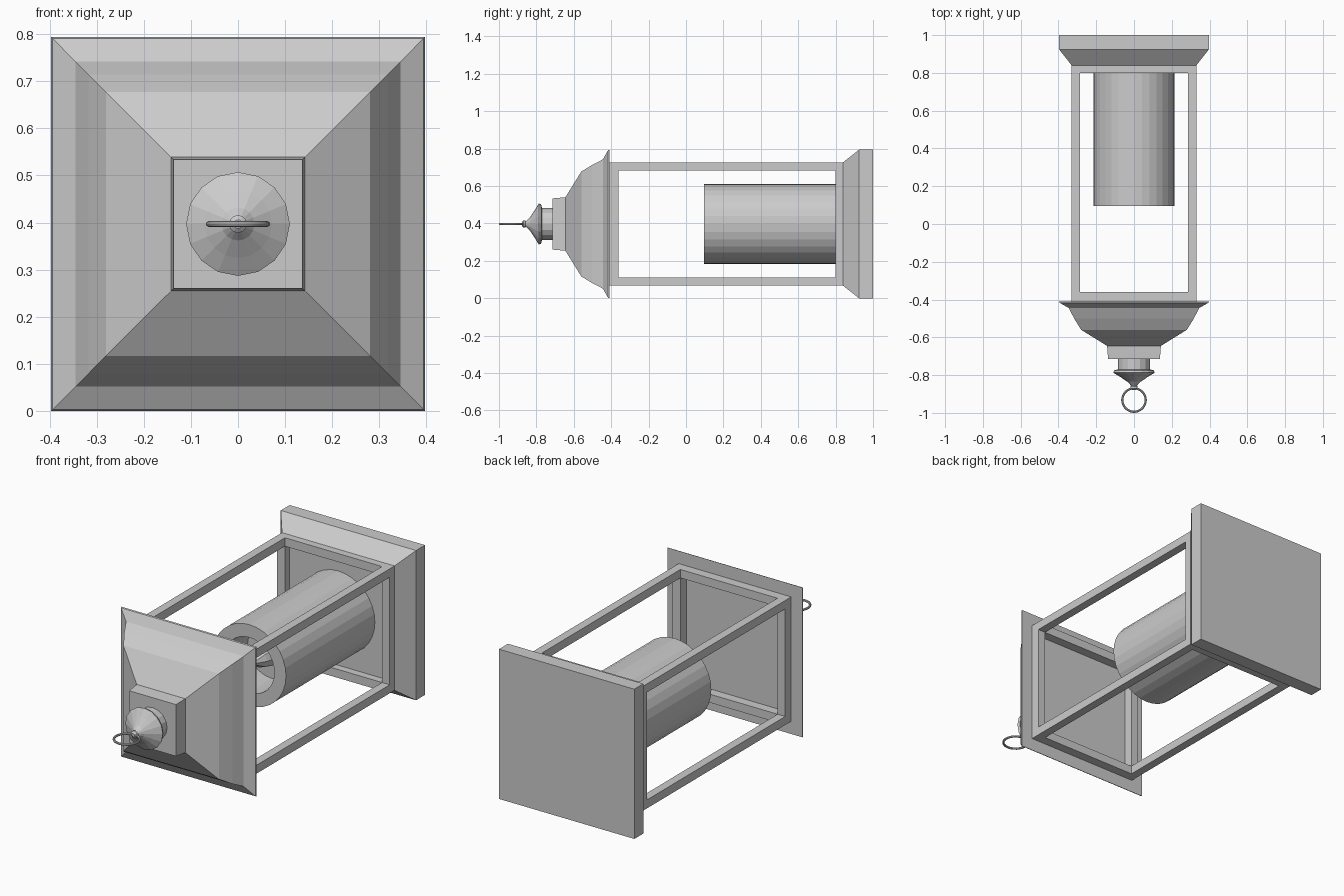
import bpy, bmesh, math
from mathutils import Vector

cube = bpy.data.objects.get("Cube")
if cube:
    bpy.data.objects.remove(cube, do_unlink=True)

CZ = 0.397  # height of the lantern's lengthwise axis

grey = bpy.data.materials.new("light grey")
grey.use_nodes = True
grey.diffuse_color = (0.6, 0.6, 0.6, 1)
grey.node_tree.nodes["Principled BSDF"].inputs["Base Color"].default_value = (0.6, 0.6, 0.6, 1)


def finish(name, bm):
    bmesh.ops.recalc_face_normals(bm, faces=bm.faces)
    mesh = bpy.data.meshes.new(name)
    bm.to_mesh(mesh)
    bm.free()
    mesh.materials.append(grey)
    obj = bpy.data.objects.new(name, mesh)
    bpy.context.collection.objects.link(obj)
    return obj


def stack(name, profile, sides, square=False):
    """Loft rings of (y, half size) along the axis and cap both ends."""
    bm = bmesh.new()
    scale = math.sqrt(2) if square else 1
    offset = math.pi / 4 if square else math.pi / 2
    rings = []
    for y, r in profile:
        angles = [offset + 2 * math.pi * i / sides for i in range(sides)]
        rings.append([bm.verts.new((r * scale * math.cos(a), y, CZ + r * scale * math.sin(a)))
                      for a in angles])
    for a, b in zip(rings, rings[1:]):
        for i in range(sides):
            j = (i + 1) % sides
            bm.faces.new((a[i], a[j], b[j], b[i]))
    bm.faces.new(rings[0])
    bm.faces.new(rings[-1])
    return finish(name, bm)


def add_box(bm, lo, hi):
    lo, hi = Vector(lo), Vector(hi)
    verts = bmesh.ops.create_cube(bm, size=1)["verts"]
    bmesh.ops.scale(bm, vec=hi - lo, verts=verts)
    bmesh.ops.translate(bm, vec=(lo + hi) / 2, verts=verts)


# Square base and stepped roof
stack("base", [(1.0, 0.397), (0.925, 0.397), (0.84, 0.33)], 4, True)
stack("roof", [(-0.41, 0.397), (-0.417, 0.394), (-0.445, 0.345), (-0.5, 0.317),
               (-0.56, 0.28), (-0.645, 0.143)], 4, True)
stack("roof_block", [(-0.64, 0.143), (-0.715, 0.137)], 4, True)

# Open frame: corner posts joined by a rail ring at each end
OUT, IN = 0.33, 0.285
bm = bmesh.new()
for sx in (-1, 1):
    for sz in (-1, 1):
        xs, zs = sorted((sx * OUT, sx * IN)), sorted((sz * OUT, sz * IN))
        add_box(bm, (xs[0], -0.41, CZ + zs[0]), (xs[1], 0.84, CZ + zs[1]))
for y0, y1 in ((-0.41, -0.36), (0.8, 0.84)):
    for s in (-1, 1):
        a, b = sorted((s * OUT, s * IN))
        add_box(bm, (a, y0, CZ - IN), (b, y1, CZ + IN))
        add_box(bm, (-IN, y0, CZ + a), (IN, y1, CZ + b))
finish("frame", bm)

# Candle with a hollow end, and a flame inside the hollow
stack("candle", [(0.84, 0.215), (0.095, 0.215), (0.095, 0.147), (0.28, 0.14)], 32)
stack("flame", [(0.285, 0.03), (0.23, 0.06), (0.18, 0.045), (0.11, 0.004)], 8)

# Turned finial and hanging ring
stack("finial", [(-0.71, 0.085), (-0.77, 0.085), (-0.775, 0.105), (-0.787, 0.11),
                 (-0.81, 0.072), (-0.835, 0.035), (-0.853, 0.018), (-0.862, 0.012)], 16)
stack("finial_knob", [(-0.853, 0.01), (-0.86, 0.019), (-0.87, 0.019), (-0.878, 0.009)], 12)
bpy.ops.mesh.primitive_torus_add(location=(0, -0.932, CZ), major_radius=0.062, minor_radius=0.006,
                                 major_segments=32, minor_segments=8)
ring = bpy.context.object
ring.name = "hanging_ring"
ring.data.materials.append(grey)
bpy.ops.object.shade_smooth_by_angle()
